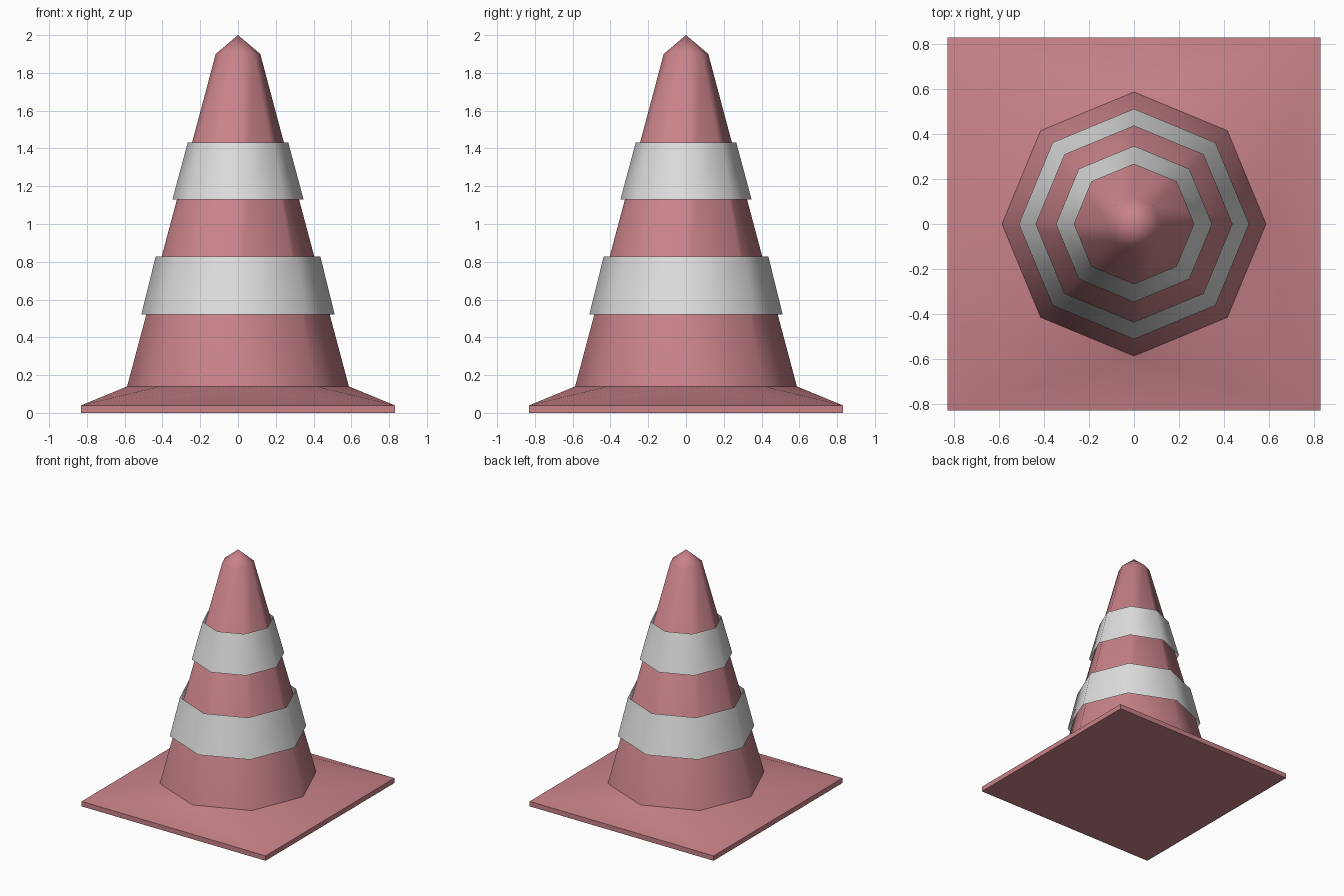
import bpy, bmesh, math

if "Cube" in bpy.data.objects:
    bpy.data.objects.remove(bpy.data.objects["Cube"])


def material(name, rgb):
    m = bpy.data.materials.new(name)
    m.diffuse_color = (*rgb, 1)
    m.use_nodes = True
    m.node_tree.nodes["Principled BSDF"].inputs["Base Color"].default_value = m.diffuse_color
    return m


PINK = material("faded red plastic", (0.578, 0.223, 0.25))
GREY = material("light grey stripe", (0.73, 0.73, 0.73))


def finish(name, bm, mat):
    me = bpy.data.meshes.new(name)
    bm.to_mesh(me)
    bm.free()
    ob = bpy.data.objects.new(name, me)
    bpy.context.collection.objects.link(ob)
    me.materials.append(mat)
    bpy.ops.object.select_all(action='DESELECT')
    ob.select_set(True)
    bpy.context.view_layer.objects.active = ob
    bpy.ops.object.shade_smooth_by_angle(angle=math.radians(50))


def ring(bm, r, z):
    return [bm.verts.new((r * math.cos(i * math.pi / 4),
                          r * math.sin(i * math.pi / 4), z)) for i in range(8)]


def bridge(bm, a, b):
    n = len(a)
    for i in range(n):
        j = (i + 1) % n
        bm.faces.new((a[i], a[j], b[j], b[i]))


# Whole body: square foot, sloped skirt, octagonal cone and pointed tip
bm = bmesh.new()
corners = [(1, 1), (-1, 1), (-1, -1), (1, -1)]
low = [bm.verts.new((0.83 * x, 0.83 * y, 0.0)) for x, y in corners]
rim = [bm.verts.new((0.83 * x, 0.83 * y, 0.04)) for x, y in corners]
foot = ring(bm, 0.587, 0.14)
top = ring(bm, 0.118, 1.9)
tip = bm.verts.new((0, 0, 2))
bm.faces.new(low[::-1])
bridge(bm, low, rim)
for k in range(4):
    a, d, b = foot[2 * k], foot[2 * k + 1], foot[(2 * k + 2) % 8]
    bm.faces.new((a, rim[k], d))
    bm.faces.new((d, rim[k], b))
    bm.faces.new((b, rim[k], rim[(k + 1) % 4]))
bridge(bm, foot, top)
for i in range(8):
    bm.faces.new((top[i], top[(i + 1) % 8], tip))
bmesh.ops.recalc_face_normals(bm, faces=bm.faces)
finish("cone_body", bm, PINK)

# Two open sleeves that stand slightly off the cone
for name, r0, z0, r1, z1 in (("lower_stripe", 0.512, 0.52, 0.436, 0.828),
                             ("upper_stripe", 0.347, 1.13, 0.266, 1.432)):
    bm = bmesh.new()
    bridge(bm, ring(bm, r0, z0), ring(bm, r1, z1))
    finish(name, bm, GREY)
